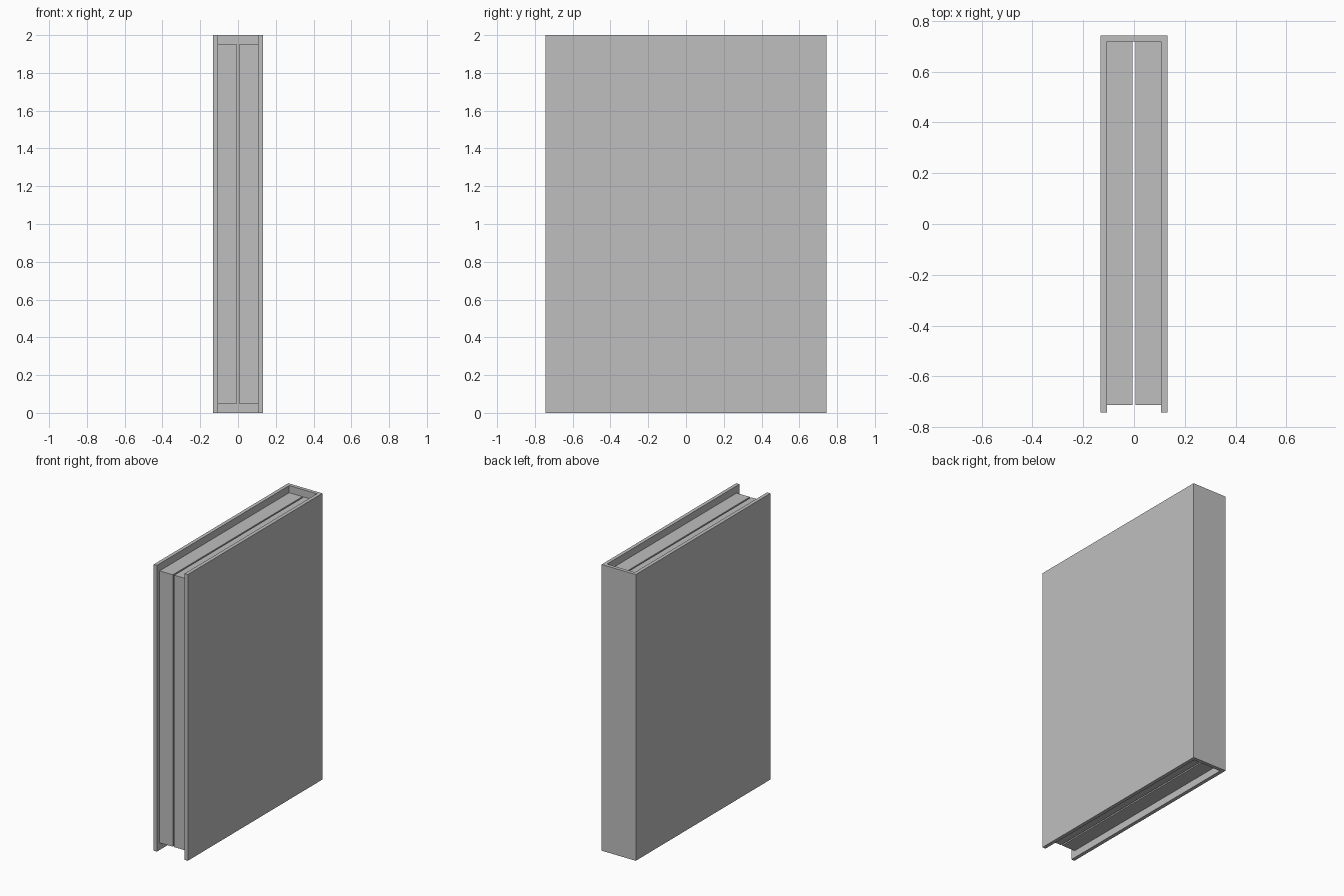
import bpy
import bmesh

if "Cube" in bpy.data.objects:
    bpy.data.objects.remove(bpy.data.objects["Cube"], do_unlink=True)

# Overall sizes
HALF_WIDTH, HALF_DEPTH, HEIGHT = 0.132, 0.743, 2.0
BOARD = 0.025          # cover thickness
MARGIN = 0.05          # pages stop short of the cover at top and bottom
PAGE_FRONT = -0.712
GAP = 0.005            # half of the slit between the two page blocks

# Single plain grey
grey = bpy.data.materials.new("plain grey")
grey.use_nodes = True
colour = (0.52, 0.52, 0.52, 1.0)
grey.diffuse_color = colour
shader = next(n for n in grey.node_tree.nodes if n.type == 'BSDF_PRINCIPLED')
shader.inputs["Base Color"].default_value = colour


def prism(name, outline, z0, z1):
    """Extrude an outline in x and y from z0 up to z1."""
    bm = bmesh.new()
    base = bm.faces.new([bm.verts.new((x, y, z0)) for x, y in outline])
    top = bmesh.ops.extrude_face_region(bm, geom=[base])["geom"]
    bmesh.ops.translate(bm, vec=(0, 0, z1 - z0),
                        verts=[v for v in top if isinstance(v, bmesh.types.BMVert)])
    bmesh.ops.recalc_face_normals(bm, faces=bm.faces)
    mesh = bpy.data.meshes.new(name)
    bm.to_mesh(mesh)
    bm.free()
    mesh.materials.append(grey)
    obj = bpy.data.objects.new(name, mesh)
    bpy.context.collection.objects.link(obj)
    return obj


# Cover: two boards joined by the spine at the back
inner_x, inner_y = HALF_WIDTH - BOARD, HALF_DEPTH - BOARD
half = [(HALF_WIDTH, HALF_DEPTH), (HALF_WIDTH, -HALF_DEPTH),
        (inner_x, -HALF_DEPTH), (inner_x, inner_y)]
prism("cover", half + [(-x, y) for x, y in reversed(half)], 0, HEIGHT)

# Page blocks, one on each side of the slit
for name, s in (("left_pages", 1), ("right_pages", -1)):
    prism(name, [(s * GAP, PAGE_FRONT), (s * inner_x, PAGE_FRONT),
                 (s * inner_x, inner_y), (s * GAP, inner_y)],
          MARGIN, HEIGHT - MARGIN)
